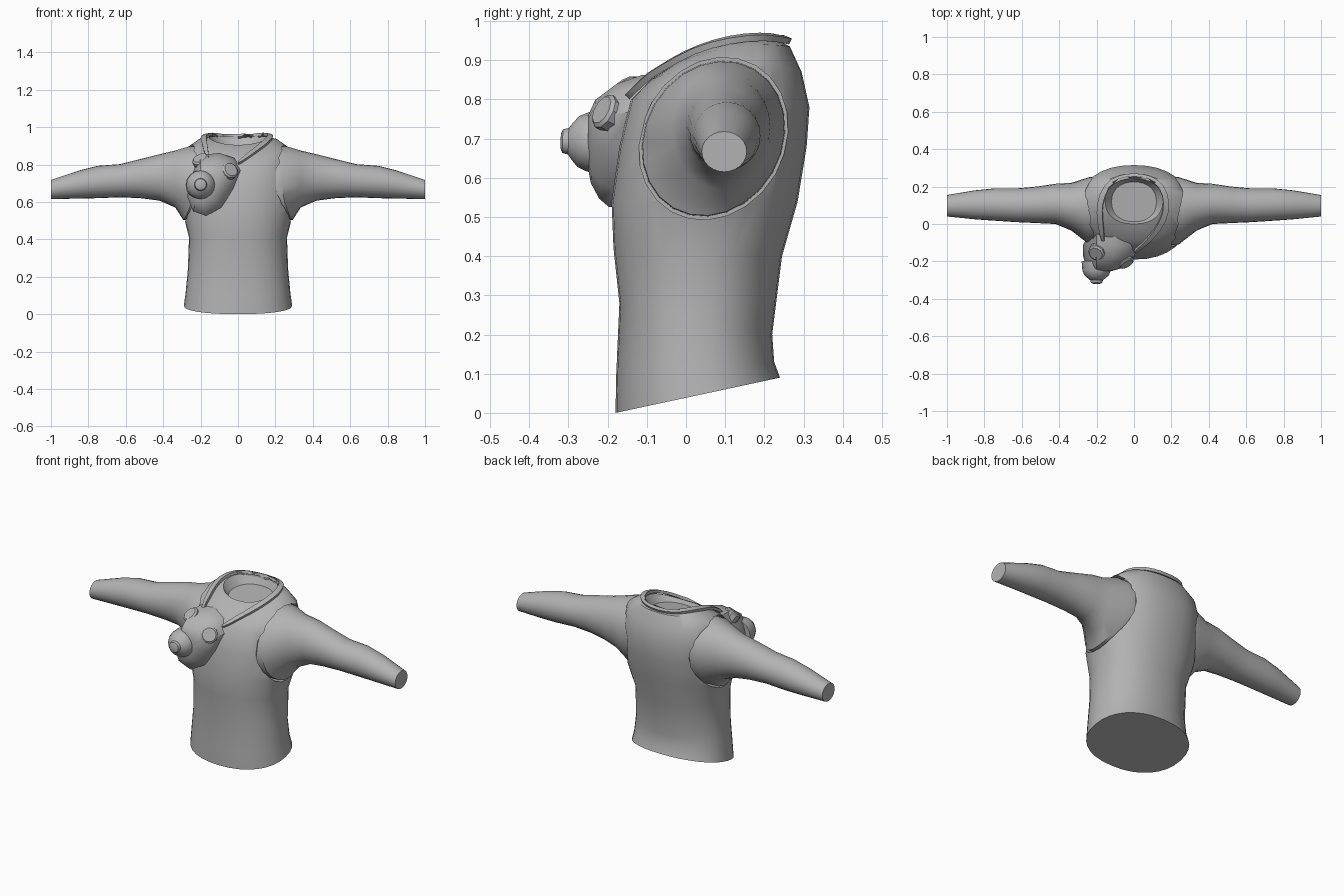
import bpy, bmesh
from math import sin, cos, pi, radians
from mathutils import Vector

cube = bpy.data.objects.get("Cube")
if cube:
    bpy.data.objects.remove(cube)

grey = bpy.data.materials.new("plain grey")
grey.use_nodes = True
COLOUR = (0.45, 0.45, 0.45, 1)
grey.diffuse_color = COLOUR
grey.node_tree.nodes["Principled BSDF"].inputs["Base Color"].default_value = COLOUR


def loft(name, rings, caps=True, closed=True):
    """Skin a list of equally sized point rings."""
    bm = bmesh.new()
    rows = [[bm.verts.new(p) for p in ring] for ring in rings]
    n = len(rows[0])
    for low, high in zip(rows, rows[1:]):
        for i in range(n if closed else n - 1):
            j = (i + 1) % n
            bm.faces.new((low[i], low[j], high[j], high[i]))
    if caps:
        bm.faces.new(rows[0])
        bm.faces.new(rows[-1])
    bmesh.ops.recalc_face_normals(bm, faces=bm.faces)
    mesh = bpy.data.meshes.new(name)
    bm.to_mesh(mesh)
    bm.free()
    mesh.materials.append(grey)
    obj = bpy.data.objects.new(name, mesh)
    bpy.context.collection.objects.link(obj)
    return obj


def apply_modifiers(obj):
    graph = bpy.context.evaluated_depsgraph_get()
    mesh = bpy.data.meshes.new_from_object(obj.evaluated_get(graph))
    obj.modifiers.clear()
    obj.data = mesh


def angles(n):
    return [2 * pi * i / n for i in range(n)]


def power(v, e):
    return abs(v) ** e * (1 if v > 0 else -1)


# Torso: tilted rings (front y, front z, back y, back z, half width, side lift)
def torso_ring(yf, zf, yb, zb, hw, lift):
    ring = []
    for a in angles(32):
        x, t = hw * power(cos(a), .9), (1 + power(sin(a), .9)) / 2
        ring.append((x, yf + (yb - yf) * t, zf + (zb - zf) * t + lift * cos(a) ** 2))
    return ring


torso = loft("vest_body", [torso_ring(*r) for r in (
    (-.18, .0, .24, .09, .29, 0),
    (-.178, .1, .225, .13, .28, 0),
    (-.17, .28, .22, .2, .268, 0),
    (-.185, .42, .245, .4, .262, 0),
    (-.19, .54, .285, .54, .295, 0),
    (-.17, .68, .308, .68, .305, 0),
    (-.14, .8, .315, .78, .3, .02),
    (-.09, .85, .295, .87, .275, .03),
    (-.03, .89, .265, .935, .21, .02),
    (0, .905, .245, .945, .155, .02),
    (.012, .885, .225, .905, .12, 0))])


# Armholes
def hole(a, scale=1):
    tilt = radians(60)
    u, v = .215 * scale * cos(a - tilt), .182 * scale * sin(a - tilt)
    return (.07 + u * cos(tilt) - v * sin(tilt), .70 + u * sin(tilt) + v * cos(tilt))


for side in (-1, 1):
    cutter = loft("armhole_cutter", [[(side * x, *hole(a)) for a in angles(24)] for x in (.2, .5)])
    cutter.hide_render = True
    cut = torso.modifiers.new("armhole", 'BOOLEAN')
    cut.object, cut.solver = cutter, 'EXACT'
    apply_modifiers(torso)
    bpy.data.objects.remove(cutter)

# Arms: rings (x, y low, y high, z low, z high)
SLEEVE = ((.335, -.035, .22, .57, .875), (.42, 0, .215, .607, .855),
          (.52, .005, .2, .62, .83), (.63, .01, .19, .625, .802),
          (.75, .018, .19, .62, .793), (.85, .025, .18, .618, .768),
          (1.0, .04, .155, .615, .718))
for side, label in ((1, "left"), (-1, "right")):
    turn = angles(24)
    rings = [[(side * .195, *hole(a, .96)) for a in turn],
             [(side * (.238 + (.055 if sin(a) < 0 else .025) * sin(a) ** 2), *hole(a, .95))
              for a in turn]]
    for x, y0, y1, z0, z1 in SLEEVE:
        rings.append([(side * x, (y0 + y1) / 2 + (y1 - y0) / 2 * cos(a),
                       (z0 + z1) / 2 + (z1 - z0) / 2 * sin(a)) for a in turn])
    loft(label + "_arm", rings)

# Mask shell: outline drawn in towards the snout
OUTLINE = ((-.2, .85), (-.1, .862), (-.02, .835), (.02, .77), (-.02, .67), (-.09, .57),
           (-.17, .525), (-.24, .55), (-.272, .63), (-.245, .75))
SNOUT = (-.2, .69)
shell = []
for scale, t in ((1, -.3), (1, .25), (.87, .6), (.63, .9), (.4, 1)):
    ring = []
    for x, z in OUTLINE:
        rear = -.17 + (z - .55) * .33
        ring.append((SNOUT[0] + (x - SNOUT[0]) * scale, rear + (-.25 - rear) * t,
                     SNOUT[1] + (z - SNOUT[1]) * scale))
    shell.append(ring)
loft("mask_shell", shell)


# Turned parts: profile of (distance along axis, radius)
def turned(name, origin, axis, profile, n=16):
    turn = Vector(axis).to_track_quat('Z', 'Y')
    return loft(name, [[Vector(origin) + turn @ Vector((r * cos(a), r * sin(a), d))
                        for a in angles(n)] for d, r in profile])


turned("mask_snout", (SNOUT[0], -.2, SNOUT[1]), (0, -1, .03),
       ((0, .08), (.05, .076), (.075, .065), (.092, .045), (.1, .034), (.115, .03), (.12, .018)))
DISC = ((-.05, .047), (.012, .047), (.02, .038))
turned("left_filter", (-.047, -.2, .765), (.45, -.75, .4), DISC, 10)
turned("right_filter", (-.197, -.15, .82), (-.35, -.5, .75), DISC, 10)

# Neck strap laid over the shoulders
PATH = ((-.165, -.1, .84), (-.17, -.04, .88), (-.18, .03, .915), (-.185, .11, .94),
        (-.15, .2, .95), (-.08, .245, .95), (0, .255, .95), (.08, .245, .95),
        (.15, .2, .95), (.178, .11, .94), (.16, .03, .92), (.115, -.04, .885),
        (.06, -.1, .845), (.0, -.14, .8))
ribbon = []
for p in PATH:
    out = Vector((p[0], p[1] - .1, -.25 * abs(p[0]) - .03)).normalized() * .015
    ribbon.append((Vector(p) - out, Vector(p), Vector(p) + out))
strap = loft("neck_strap", ribbon, caps=False, closed=False)
if sum(f.normal.z for f in strap.data.polygons) < 0:
    strap.data.flip_normals()
smooth = strap.modifiers.new("smooth", 'SUBSURF')
smooth.levels = smooth.render_levels = 1
wrap = strap.modifiers.new("wrap", 'SHRINKWRAP')
wrap.target, wrap.offset, wrap.wrap_mode = torso, .004, 'ABOVE_SURFACE'
thick = strap.modifiers.new("thick", 'SOLIDIFY')
thick.thickness, thick.offset = .016, 1
apply_modifiers(strap)

# Smooth shading with crisp edges
for obj in bpy.context.collection.objects:
    if obj.type == 'MESH':
        obj.select_set(True)
        bpy.context.view_layer.objects.active = obj
bpy.ops.object.shade_smooth_by_angle(angle=radians(35))
